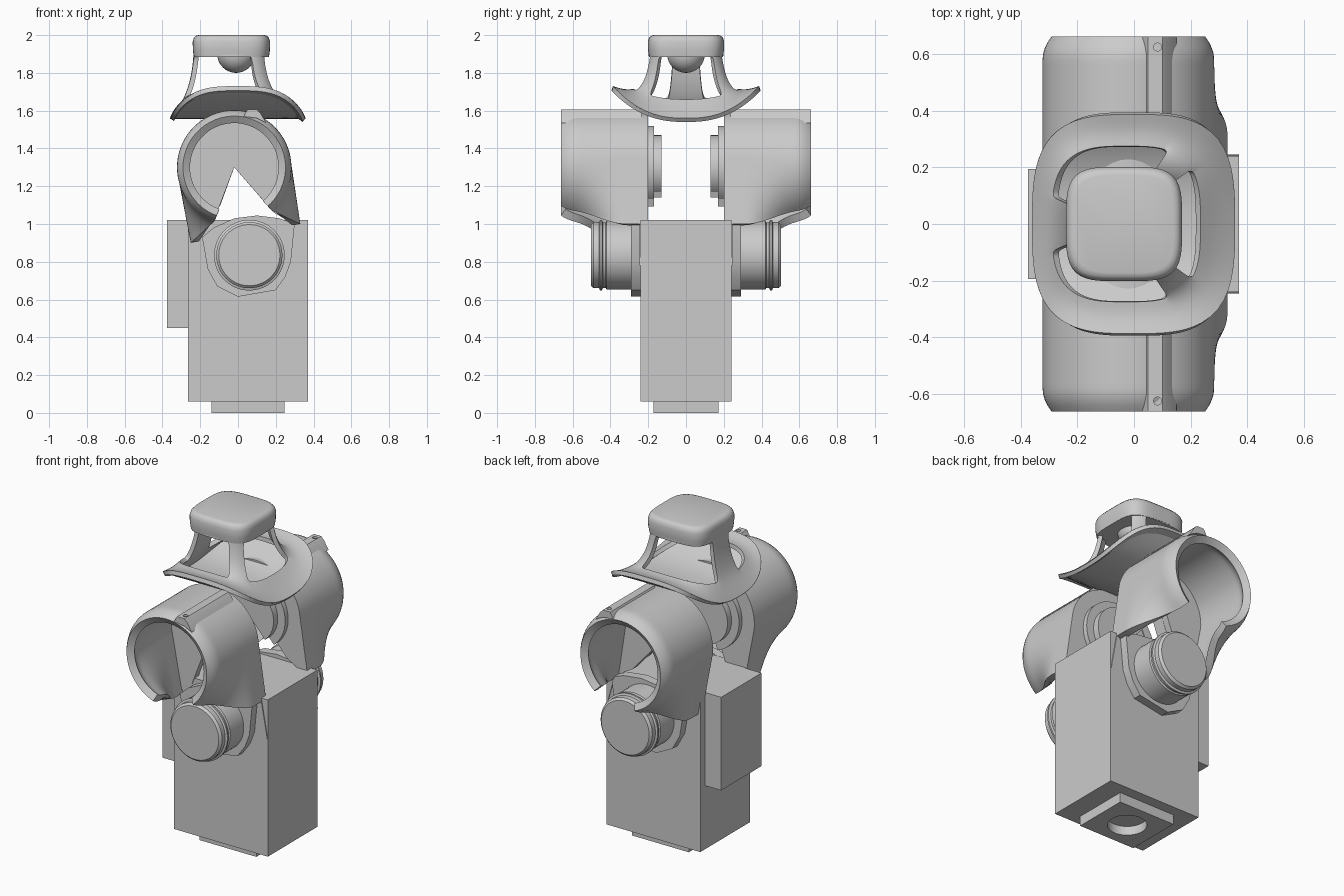
import bpy, bmesh, math
from mathutils import Vector

cube = bpy.data.objects.get("Cube")
if cube:
    bpy.data.objects.remove(cube, do_unlink=True)

grey = bpy.data.materials.new("plain_grey")
grey.use_nodes = True
GREY = (0.6, 0.6, 0.6, 1)
grey.diffuse_color = GREY
grey.node_tree.nodes["Principled BSDF"].inputs["Base Color"].default_value = GREY

SHOULDER = Vector((-0.02, 1.3))   # x, z of the shoulder axis
GAP = (-49, 250)                  # arc left after the open wedge, degrees


def make(name, bm):
    mesh = bpy.data.meshes.new(name)
    bm.to_mesh(mesh)
    bm.free()
    obj = bpy.data.objects.new(name, mesh)
    bpy.context.collection.objects.link(obj)
    mesh.materials.append(grey)
    return obj


def finish(obj, mirror=False, angle=35):
    """Mirror front to back, apply the modifiers, shade."""
    if mirror:
        mod = obj.modifiers.new("mirror", "MIRROR")
        mod.use_axis = (False, True, False)
        mod.use_mirror_merge = False
    bpy.ops.object.select_all(action="DESELECT")
    obj.select_set(True)
    bpy.context.view_layer.objects.active = obj
    bpy.ops.object.convert(target="MESH")
    bpy.ops.object.shade_smooth_by_angle(angle=math.radians(angle))


def box(name, x, y, z):
    bm = bmesh.new()
    bmesh.ops.create_cube(bm, size=1)
    for v in bm.verts:
        v.co = [a + (b - a) * (c + 0.5) for c, (a, b) in zip(v.co, (x, y, z))]
    return make(name, bm)


def prism(name, points, y0, y1):
    """Extrude an x-z outline along y."""
    bm = bmesh.new()
    face = bm.faces.new([bm.verts.new((x, y0, z)) for x, z in points])
    new = bmesh.ops.extrude_face_region(bm, geom=[face])["geom"]
    moved = [g for g in new if isinstance(g, bmesh.types.BMVert)]
    bmesh.ops.translate(bm, verts=moved, vec=(0, y1 - y0, 0))
    bmesh.ops.recalc_face_normals(bm, faces=bm.faces)
    return make(name, bm)


def loft(name, rings, closed, caps=False, keep=lambda row, centre: True):
    """Skin a list of rings of points."""
    bm = bmesh.new()
    rows = [[bm.verts.new(p) for p in ring] for ring in rings]
    n = len(rows[0])
    for k in range(len(rows) - 1):
        for i in range(n if closed else n - 1):
            j = (i + 1) % n
            quad = [rows[k][i], rows[k + 1][i], rows[k + 1][j], rows[k][j]]
            if keep(k, sum((v.co for v in quad), Vector()) / 4):
                bm.faces.new(quad)
    if caps:
        bm.faces.new(rows[0])
        bm.faces.new(rows[-1][::-1])
    return make(name, bm)


def cut_hole(obj, location, radius, depth, axis="Z"):
    bpy.ops.mesh.primitive_cylinder_add(radius=radius, depth=depth, location=location)
    cutter = bpy.context.object
    mod = obj.modifiers.new("hole", "BOOLEAN")
    mod.operation, mod.object, mod.solver = "DIFFERENCE", cutter, "EXACT"
    bpy.ops.object.select_all(action="DESELECT")
    obj.select_set(True)
    bpy.context.view_layer.objects.active = obj
    bpy.ops.object.convert(target="MESH")
    bpy.data.objects.remove(cutter, do_unlink=True)


def arc(radius, start, end, count, centre=SHOULDER):
    angles = [math.radians(start + (end - start) * i / count) for i in range(count + 1)]
    return [centre + Vector((math.cos(a), math.sin(a))) * radius for a in angles]


# Body, rear box and base plate
finish(box("body", (-0.265, 0.37), (-0.24, 0.24), (0.06, 1.02)))
finish(box("rear_box", (-0.375, -0.265), (-0.195, 0.195), (0.45, 1.02)))
base = box("base_plate", (-0.14, 0.245), (-0.173, 0.173), (0, 0.06))
cut_hole(base, (0.05, 0, 0), 0.11, 0.11)
finish(base)

# Elbow motors: turned profile of (y, radius) on each side
profile = [(0.24, 0.182), (0.42, 0.182), (0.425, 0.174), (0.44, 0.174),
           (0.445, 0.187), (0.455, 0.187), (0.46, 0.175), (0.49, 0.175), (0.503, 0.162)]
axis = Vector((0.06, 0.835))
rings = [[(p.x, y, p.y) for p in arc(r, 0, 352.5, 47, axis)] for y, r in profile]
motor = loft("elbow_motor", [r[::-1] for r in rings], True, caps=True)
finish(motor, True)

# Flange behind each motor
flange = prism("motor_flange", [(-0.19, 0.93), (-0.13, 0.98), (-0.02, 1.03), (0.1, 1.045),
               (0.22, 1.03), (0.3, 1.0), (0.28, 0.8), (0.25, 0.72), (0.2, 0.65),
               (0, 0.615), (-0.11, 0.67), (-0.16, 0.76)], 0.235, 0.29)
finish(flange, True)


# Shoulder shroud: an open tube whose lower edges flare into straight tails
def shroud_point(theta, y):
    radius = 0.303 - 0.03 * max(0, (y - 0.58) / 0.08) ** 2
    p = arc(radius, theta, theta, 1)[0]
    w = min(1, max(0, (0.62 - y) / 0.3))
    w = w * w * (3 - 2 * w)
    if theta < 15:
        p = p.lerp(Vector((0.273, 1.38)).lerp(Vector((0.33, 1.0)), (15 - theta) / 64), w)
    elif theta > 185:
        p = p.lerp(Vector((-0.322, 1.274)).lerp(Vector((-0.25, 0.9)), (theta - 185) / 65), w)
    return p


thetas = [GAP[0] + (GAP[1] - GAP[0]) * i / 60 for i in range(61)]
rings = []
for j in range(22):
    y = 0.235 + 0.427 * j / 21
    rings.append([(p.x, y, p.y) for p in (shroud_point(t, y) for t in thetas)])
shroud = loft("shoulder_shroud", rings, False)
wall = shroud.modifiers.new("wall", "SOLIDIFY")
wall.thickness, wall.offset = 0.045, -1
finish(shroud, True)

# Ridge with a screw hole on top of each shroud
ridge = prism("shroud_ridge", [(0.03, 1.57), (0.05, 1.606), (0.1, 1.606), (0.12, 1.585),
              (0.15, 1.535), (0.1, 1.56)], 0.235, 0.662)
cut_hole(ridge, (0.083, 0.625, 1.6), 0.014, 0.05)
finish(ridge, True)

# Side plate with the wedge opening, and its stepped hub
outline = [SHOULDER, (0.19, 1.06), (0.31, 0.99), (0.37, 0.78)]
outline += [shroud_point(t, 0.24) for t in thetas] + [(-0.14, 0.985)]
finish(prism("side_plate", outline, 0.2, 0.245), True)
for name, radius, inner in (("hub_rim", 0.22, 0.17), ("hub", 0.17, 0.13)):
    finish(prism(name, [SHOULDER] + arc(radius, *GAP, 48), inner, 0.205), True)


# Head: rounded-square rings as (x min, x max, half depth, z at sides, z at front)
def head_ring(x0, x1, hy, zx, zy, power=3.2):
    hx, ring = (x1 - x0) / 2, []
    for i in range(72):
        a = math.radians(5 * i)
        c, s = math.cos(a), math.sin(a)
        r = (abs(c / hx) ** power + abs(s / hy) ** power) ** (-1 / power)
        ring.append(((x0 + x1) / 2 + r * c, r * s, zx + (zy - zx) * abs(r * s / hy) ** 2.5))
    return ring


def solid_part(row, centre):
    """Three legs are left standing between the windows."""
    angle = abs(math.degrees(math.atan2(centre.y, centre.x + 0.02)))
    return not (row in (1, 2, 3) and (angle < 42 or 62 < angle < 163))


levels = [(-0.235, 0.165, 0.195, 1.94, 1.94), (-0.235, 0.163, 0.198, 1.89, 1.89),
          (-0.245, 0.175, 0.215, 1.80, 1.81), (-0.265, 0.20, 0.24, 1.72, 1.75),
          (-0.29, 0.235, 0.275, 1.66, 1.715), (-0.325, 0.29, 0.325, 1.61, 1.71),
          (-0.36, 0.357, 0.387, 1.56, 1.73)]
frame = loft("head_frame", [head_ring(*lv) for lv in levels], True, keep=solid_part)
frame.modifiers.new("rounding", "SUBSURF").levels = 2
wall = frame.modifiers.new("wall", "SOLIDIFY")
wall.thickness, wall.offset = 0.025, -1
finish(frame)

# Curved floor closing the underside of the head
rings = []
for k in (1, 0.8, 0.6, 0.4, 0.2, 0.02):
    rings.append([(x * k, y * k, 1.557 + 0.17 * abs(y * k / 0.387) ** 2.5)
                  for x, y, z in head_ring(*levels[-1])])
floor = loft("head_floor", rings, True)
finish(floor)

# Cap and the ball hanging under it
cap = [(0.006, 1.885), (0.001, 1.92), (0, 1.965), (0.006, 1.985), (0.016, 1.996), (0.03, 2.0)]
rings = [head_ring(-0.24 + d, 0.17 - d, 0.202 - d, z, z, 4) for d, z in reversed(cap)]
finish(loft("head_cap", rings, True, caps=True))
bpy.ops.mesh.primitive_uv_sphere_add(segments=32, ring_count=16, radius=0.1,
                                     location=(-0.01, 0, 1.9))
ball = bpy.context.object
ball.name = "ball"
ball.data.materials.append(grey)
finish(ball)
